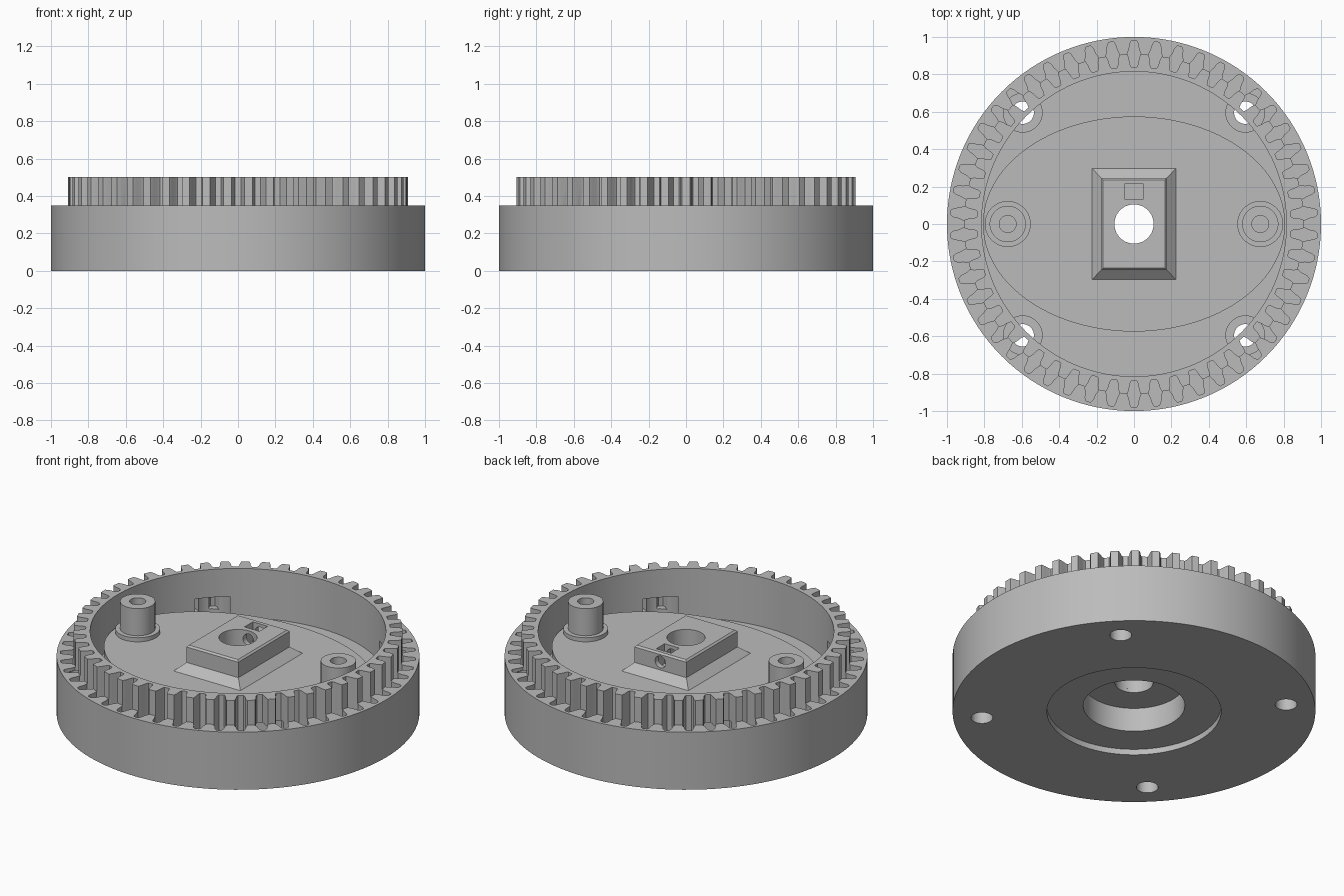
import bpy, bmesh
from math import cos, sin, pi, radians
from mathutils import Matrix, Vector

cube = bpy.data.objects.get("Cube")
if cube:
    bpy.data.objects.remove(cube, do_unlink=True)

grey = bpy.data.materials.new("plain grey")
grey.use_nodes = True
GREY = (0.5, 0.5, 0.5, 1)
grey.diffuse_color = GREY
grey.node_tree.nodes["Principled BSDF"].inputs["Base Color"].default_value = GREY


def finish(name, bm):
    """Turn a bmesh into a named object."""
    bmesh.ops.remove_doubles(bm, verts=bm.verts, dist=1e-5)
    bmesh.ops.recalc_face_normals(bm, faces=bm.faces)
    mesh = bpy.data.meshes.new(name)
    bm.to_mesh(mesh)
    bm.free()
    mesh.materials.append(grey)
    ob = bpy.data.objects.new(name, mesh)
    bpy.context.collection.objects.link(ob)
    return ob


def lathe(bm, profile, steps, at=(0, 0), closed=False):
    """Spin (radius, height) points round a vertical axis."""
    verts = [bm.verts.new((at[0] + r, at[1], z)) for r, z in profile]
    pairs = list(zip(verts, verts[1:]))
    if closed:
        pairs.append((verts[-1], verts[0]))
    edges = [bm.edges.new(p) for p in pairs]
    bmesh.ops.spin(bm, geom=verts + edges, cent=(at[0], at[1], 0), axis=(0, 0, 1),
                   angle=2 * pi, steps=steps, use_merge=True)
    bmesh.ops.remove_doubles(bm, verts=bm.verts, dist=1e-5)


def loft(bm, loops):
    """Skin a stack of equal point loops and cap both ends."""
    rings = [[bm.verts.new(p) for p in loop] for loop in loops]
    n = len(rings[0])
    for a, b in zip(rings, rings[1:]):
        for i in range(n):
            j = (i + 1) % n
            bm.faces.new((a[i], a[j], b[j], b[i]))
    bm.faces.new(rings[0][::-1])
    bm.faces.new(rings[-1])


def rect(hx, hy, z, y=0):
    return [(-hx, y - hy, z), (hx, y - hy, z), (hx, y + hy, z), (-hx, y + hy, z)]


def rod(bm, r, z0, z1, steps, at=(0, 0)):
    lathe(bm, [(0, z0), (r, z0), (r, z1), (0, z1)], steps, at)


def carve(ob, *cutters):
    """Subtract cutters and bake the result."""
    for c in cutters:
        mod = ob.modifiers.new("cut", "BOOLEAN")
        mod.operation = "DIFFERENCE"
        mod.solver = "EXACT"
        mod.object = c
    deps = bpy.context.evaluated_depsgraph_get()
    baked = bpy.data.meshes.new_from_object(ob.evaluated_get(deps))
    ob.modifiers.clear()
    ob.data = baked


# Round housing with stepped underside recess and raised ring
FLOOR, DECK, RIM, TOP = 0.2, 0.31, 0.35, 0.5
BORE = 0.105
bm = bmesh.new()
lathe(bm, [(1, 0), (1, RIM), (0.908, RIM), (0.908, TOP), (0.815, TOP), (0.815, FLOOR),
           (BORE, FLOOR), (BORE, 0.18), (0.28, 0.18), (0.28, 0.035), (0.48, 0.035),
           (0.48, 0)], 128, closed=True)
housing = finish("gear_housing", bm)

# Lens-shaped gaps that form the teeth
TEETH = 50
half = [(0.84, 0.015), (0.855, 0.022), (0.885, 0.027), (0.91, 0.037),
        (0.935, 0.027), (0.965, 0.022), (0.98, 0.013)]
lens = [(w, r) for r, w in half] + [(-w, r) for r, w in reversed(half)]
bm = bmesh.new()
for k in range(TEETH):
    turn = Matrix.Rotation(2 * pi * k / TEETH, 3, "Z")
    loft(bm, [[turn @ Vector((x, y, z)) for x, y in lens] for z in (FLOOR, 0.6)])
tooth_gaps = finish("tooth_gap_cutter", bm)

# Four counterbored screw holes
bm = bmesh.new()
for sx in (-1, 1):
    for sy in (-1, 1):
        lathe(bm, [(0, -0.1), (0.06, -0.1), (0.06, 0.1), (0.104, 0.1), (0.104, 0.33),
                   (0, 0.33)], 32, at=(sx * 0.595, sy * 0.595))
screw_holes = finish("screw_hole_cutter", bm)
carve(housing, tooth_gaps, screw_holes)

# Shaft bore, nut slot and set screw hole
bm = bmesh.new()
rod(bm, BORE, 0.05, 0.6, 48)
shaft_bore = finish("shaft_bore_cutter", bm)
bm = bmesh.new()
loft(bm, [rect(0.05, 0.04, z, y=0.174) for z in (0.34, 0.6)])
nut_slot = finish("nut_slot_cutter", bm)
bm = bmesh.new()
rod(bm, 0.036, 0.05, 0.4, 24)
bm.transform(Matrix.Translation((0, 0, 0.405)) @ Matrix.Rotation(radians(-90), 4, "X"))
set_screw = finish("set_screw_cutter", bm)

# Oval deck inside the ring
bm = bmesh.new()
N = 96
loft(bm, [[(0.808 * cos(2 * pi * i / N), 0.575 * sin(2 * pi * i / N), z)
           for i in range(N)] for z in (FLOOR, DECK)])
deck = finish("oval_deck", bm)
carve(deck, shaft_bore)

# Rectangular hub with flared foot
bm = bmesh.new()
loft(bm, [rect(0.225, 0.298, DECK), rect(0.175, 0.246, 0.356),
          rect(0.175, 0.246, 0.45), rect(0.165, 0.236, 0.46)])
hub = finish("shaft_hub", bm)
carve(hub, shaft_bore, nut_slot, set_screw)

# Two hollow posts with flanges
posts = []
for side, sx in (("left", 1), ("right", -1)):
    bm = bmesh.new()
    lathe(bm, [(0, DECK), (0.123, DECK), (0.123, 0.335), (0.097, 0.335), (0.097, TOP),
               (0.045, TOP), (0.045, 0.33), (0, 0.33)], 40, at=(sx * 0.675, 0))
    posts.append(finish(side + "_post", bm))

# Remove the cutters and shade the parts
for c in (tooth_gaps, screw_holes, shaft_bore, nut_slot, set_screw):
    bpy.data.objects.remove(c, do_unlink=True)
bpy.ops.object.select_all(action="DESELECT")
for ob in [housing, deck, hub] + posts:
    ob.select_set(True)
    bpy.context.view_layer.objects.active = ob
bpy.ops.object.shade_smooth_by_angle(angle=radians(25))
